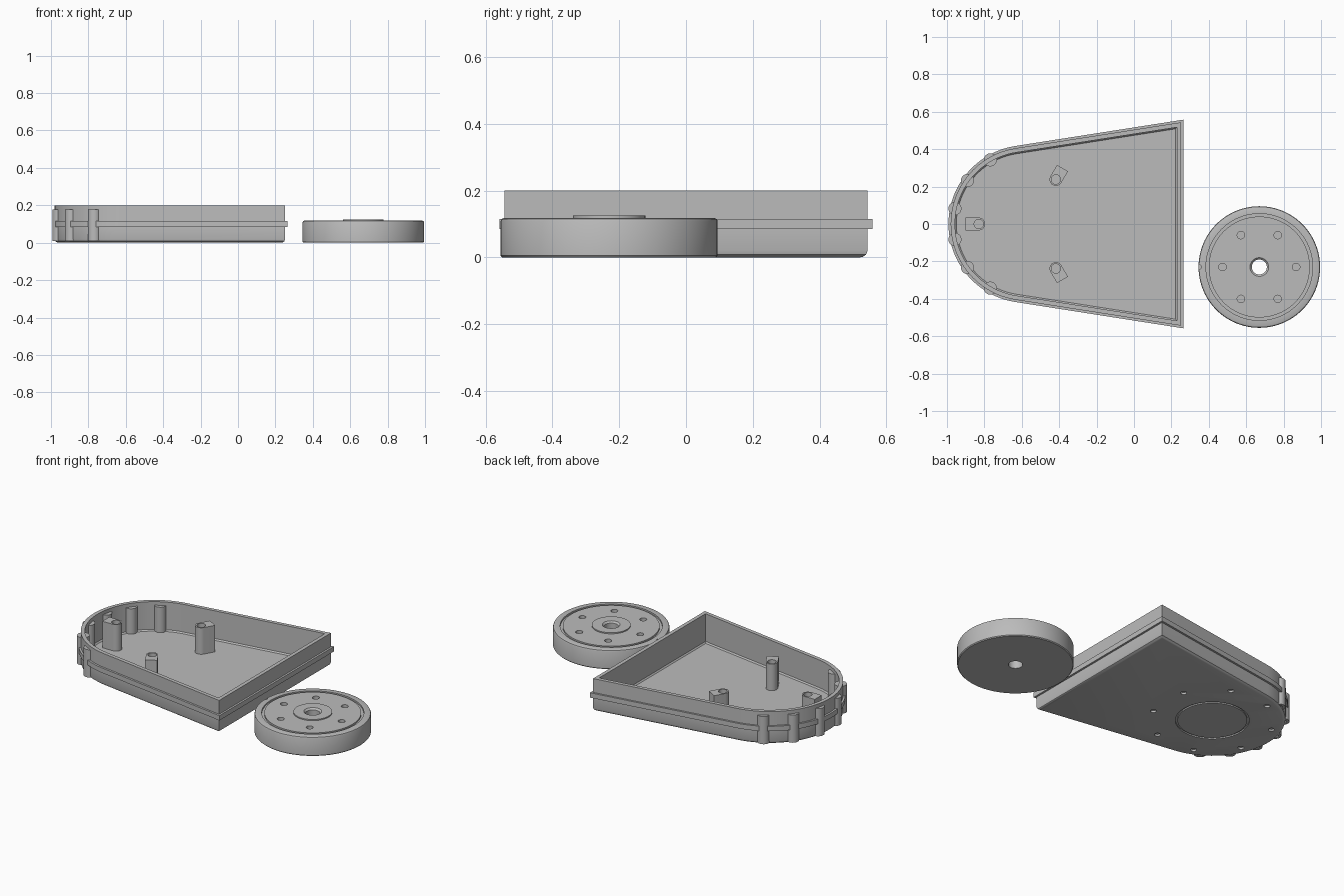
import bpy, bmesh, math
from math import sin, cos, pi, radians
from mathutils import Matrix

cube = bpy.data.objects.get("Cube")
if cube:
    bpy.data.objects.remove(cube, do_unlink=True)

GREY = (0.5, 0.5, 0.5, 1)
mat = bpy.data.materials.new("plain grey")
mat.use_nodes = True
mat.diffuse_color = GREY
mat.node_tree.nodes["Principled BSDF"].inputs["Base Color"].default_value = GREY


def finish(name, bm, loc=(0, 0, 0), turn=0):
    """Turn a bmesh into a shaded, coloured object."""
    bmesh.ops.recalc_face_normals(bm, faces=bm.faces)
    bm.transform(Matrix.Translation(loc) @ Matrix.Rotation(turn, 4, "Z"))
    mesh = bpy.data.meshes.new(name)
    bm.to_mesh(mesh)
    bm.free()
    mesh.materials.append(mat)
    ob = bpy.data.objects.new(name, mesh)
    bpy.context.collection.objects.link(ob)
    return ob


def skin(loops, closed=False):
    """Bridge equal-length loops of points; cap the ends or close the ring."""
    bm = bmesh.new()
    rows = [[bm.verts.new(p) for p in loop] for loop in loops]
    n = len(rows[0])
    pairs = list(zip(rows, rows[1:])) + ([(rows[-1], rows[0])] if closed else [])
    for a, b in pairs:
        for i in range(n):
            j = (i + 1) % n
            bm.faces.new((a[i], a[j], b[j], b[i]))
    if not closed:
        bm.faces.new(rows[0])
        bm.faces.new(rows[-1])
    return bm


def circle(r, n):
    return [(r * cos(2 * pi * i / n), r * sin(2 * pi * i / n)) for i in range(n)]


def prism(outline, z0, z1):
    return skin([[(x, y, z) for x, y in outline] for z in (z0, z1)])


def lathe(profile, n=96):
    return skin([[(x, y, z) for x, y in circle(r, n)] for r, z in profile], True)


def cut(ob, cutters):
    """Subtract each cutter, then discard it."""
    bpy.context.view_layer.objects.active = ob
    for c in cutters:
        mod = ob.modifiers.new("cut", "BOOLEAN")
        mod.operation, mod.solver, mod.object = "DIFFERENCE", "EXACT", c
        bpy.ops.object.modifier_apply(modifier=mod.name)
        bpy.data.objects.remove(c, do_unlink=True)


def hole(r, x, y, z0, z1):
    ob = finish("hole_cutter", prism(circle(r, 24), z0, z1), (x, y, 0))
    ob.hide_render = True
    return ob


def polar(cx, r, a):
    return cx + r * cos(a), r * sin(a)


parts = []

# Tray: round nose, tapered sides, square end
NOSE_X, NOSE_R, END_X = -0.57, 0.41, 0.252
TAPER = radians(8.9)


def tray_loop(offset, z):
    r, x = NOSE_R + offset, END_X + offset
    y = r / cos(TAPER) + (x - NOSE_X) * math.tan(TAPER)
    a0 = pi / 2 + TAPER
    sweep = 2 * (pi - a0)
    arc = [polar(NOSE_X, r, a0 + sweep * i / 48) for i in range(49)]
    return [(px, py, z) for px, py in [(x, y)] + arc + [(x, -y)]]


section = [(-.02, 0), (-.012, .002), (-.004, .008), (0, .02), (0, .085), (.012, .085),
           (.012, .115), (0, .115), (0, .2), (-.023, .2), (-.023, .03), (-.03, .022)]
tray = finish("tray", skin([tray_loop(o, z) for o, z in section]))

# Ring groove and blind holes under the tray
groove = finish("groove_cutter", lathe([(.194, -.01), (.206, -.01), (.206, .008), (.194, .008)]),
                (NOSE_X, 0, 0))
holes = [hole(.017, *polar(NOSE_X, .345, pi / 8 + k * pi / 4), -.01, .012) for k in range(8)]
cut(tray, [groove] + holes)
parts.append(tray)

# Screw bosses through the nose wall
for k in range(6):
    x, y = polar(NOSE_X, .396, pi + radians(24 * (k - 2.5)))
    boss = finish(f"screw_boss_{k + 1}", prism(circle(.035, 32), .008, .178), (x, y, 0))
    cut(boss, [hole(.018, x, y, 0, .04)])
    parts.append(boss)

# Standing posts: round inner side, square outer side, hole in the top
post_outline = [(-.034 * sin(pi * i / 16), .034 * cos(pi * i / 16)) for i in range(17)]
post_outline += [(.07, -.034), (.07, .034)]
for k in range(3):
    a = pi / 3 + k * 2 * pi / 3
    x, y = polar(-.555, .275, a)
    post = finish(f"post_{k + 1}", prism(post_outline, .015, .185), (x, y, 0), a)
    cut(post, [hole(.025, x, y, .08, .2)])
    parts.append(post)

# Wheel with rim groove, raised hub and centre bore
WX, WY = .67, -.23
wheel_profile = [(.04, 0), (.32, 0), (.325, .005), (.325, .108), (.322, .115), (.315, .118),
                 (.285, .118), (.285, .108), (.27, .108), (.27, .118), (.108, .118),
                 (.108, .125), (.05, .125), (.04, .115)]
wheel = finish("wheel", lathe(wheel_profile), (WX, WY, 0))
bolts = [hole(.02, WX + .197 * cos(k * pi / 3), WY + .197 * sin(k * pi / 3), .09, .14)
         for k in range(6)]
cut(wheel, bolts + [hole(.014, WX - .325, WY, .09, .14)])
parts.append(wheel)

# Smooth curved walls, crisp edges
bpy.ops.object.select_all(action="DESELECT")
for ob in parts:
    ob.select_set(True)
bpy.context.view_layer.objects.active = tray
bpy.ops.object.shade_smooth_by_angle(angle=radians(30))
